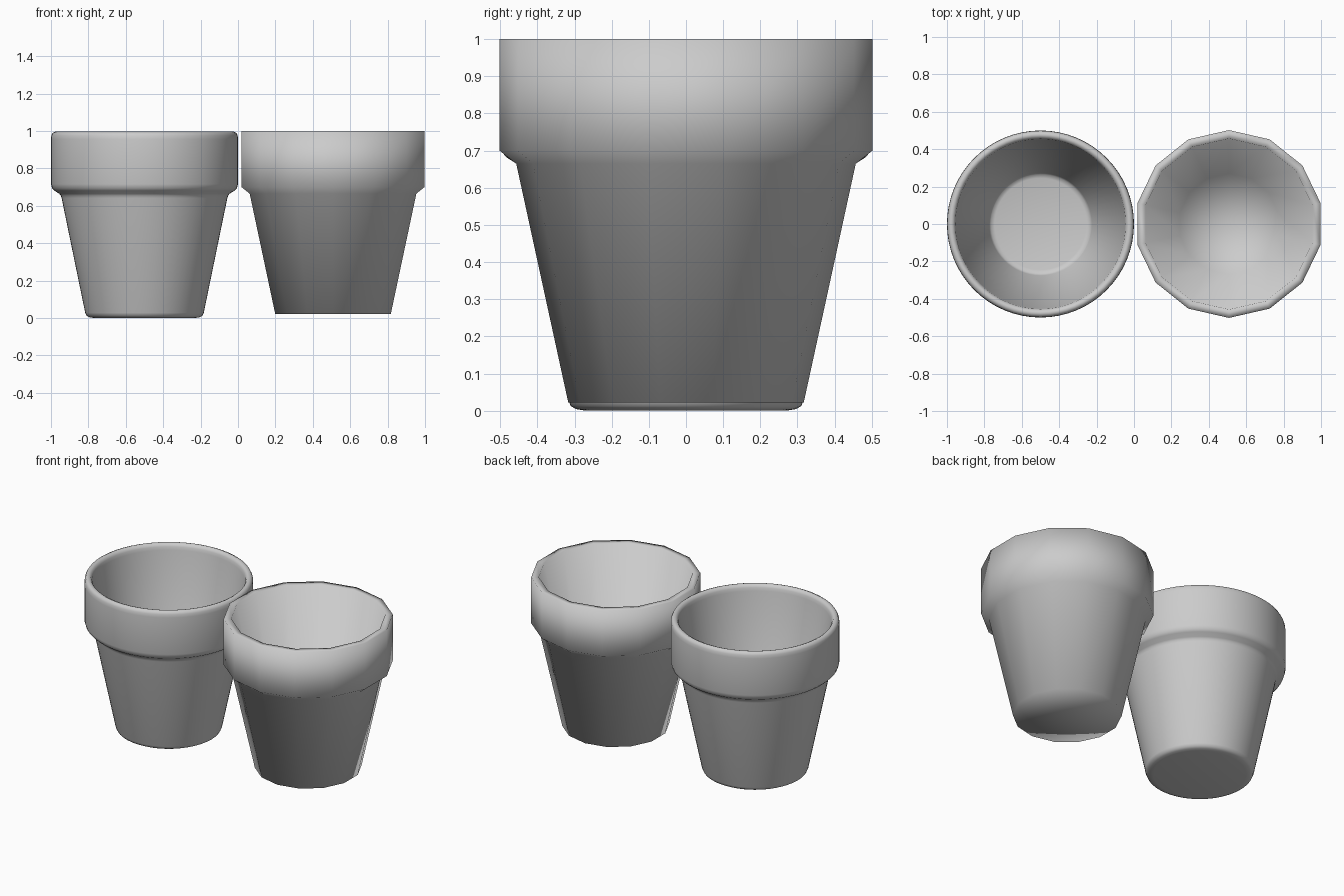
import bpy, bmesh, math

if "Cube" in bpy.data.objects:
    bpy.data.objects.remove(bpy.data.objects["Cube"])

clay = bpy.data.materials.new("pale_grey")
clay.diffuse_color = (0.6, 0.6, 0.6, 1)
clay.use_nodes = True
clay.node_tree.nodes["Principled BSDF"].inputs["Base Color"].default_value = clay.diffuse_color


def lathe(name, profile, sides, x, start, angle):
    """Revolve (radius, z) points around z; radius 0 closes the end."""
    bm = bmesh.new()
    rings = []
    for r, z in profile:
        if r == 0:
            rings.append([bm.verts.new((0, 0, z))])
        else:
            rings.append([bm.verts.new((r * math.cos(start + 2 * math.pi * i / sides),
                                        r * math.sin(start + 2 * math.pi * i / sides), z))
                          for i in range(sides)])
    for a, b in zip(rings, rings[1:]):
        for i in range(sides):
            j = (i + 1) % sides
            if len(a) == 1:
                bm.faces.new((a[0], b[j], b[i]))
            elif len(b) == 1:
                bm.faces.new((a[i], a[j], b[0]))
            else:
                bm.faces.new((a[i], a[j], b[j], b[i]))
    bmesh.ops.recalc_face_normals(bm, faces=bm.faces)
    mesh = bpy.data.meshes.new(name)
    bm.to_mesh(mesh)
    bm.free()
    mesh.materials.append(clay)
    obj = bpy.data.objects.new(name, mesh)
    obj.location.x = x
    bpy.context.collection.objects.link(obj)
    bpy.ops.object.select_all(action='DESELECT')
    obj.select_set(True)
    bpy.context.view_layer.objects.active = obj
    bpy.ops.object.shade_smooth_by_angle(angle=math.radians(angle))
    return obj


# Detailed pot: rounded foot, collar and lip
lathe("smooth_pot", [
    (0, 0.004), (0.27, 0.004), (0.295, 0.008), (0.31, 0.016), (0.317, 0.032),
    (0.443, 0.645), (0.447, 0.658), (0.455, 0.668), (0.482, 0.685),
    (0.494, 0.698), (0.5, 0.72), (0.5, 0.96), (0.498, 0.98), (0.491, 0.994),
    (0.477, 1.0), (0.463, 0.994), (0.455, 0.98), (0.452, 0.96),
    (0.275, 0.075), (0.265, 0.06), (0.245, 0.054), (0, 0.054)],
    64, -0.5, 0, 60)

# Simple pot: fourteen sides, plain profile, smooth shaded throughout
lathe("simple_pot", [
    (0, 0.022), (0.317, 0.022), (0.457, 0.665), (0.502, 0.70),
    (0.502, 1.0), (0.457, 1.0), (0.27, 0.06), (0, 0.06)],
    14, 0.508, math.pi / 2, 180)

# Seat the model exactly on the ground
for ob in bpy.data.objects:
    if ob.name == "smooth_pot":
        ob.location.z = -0.004
